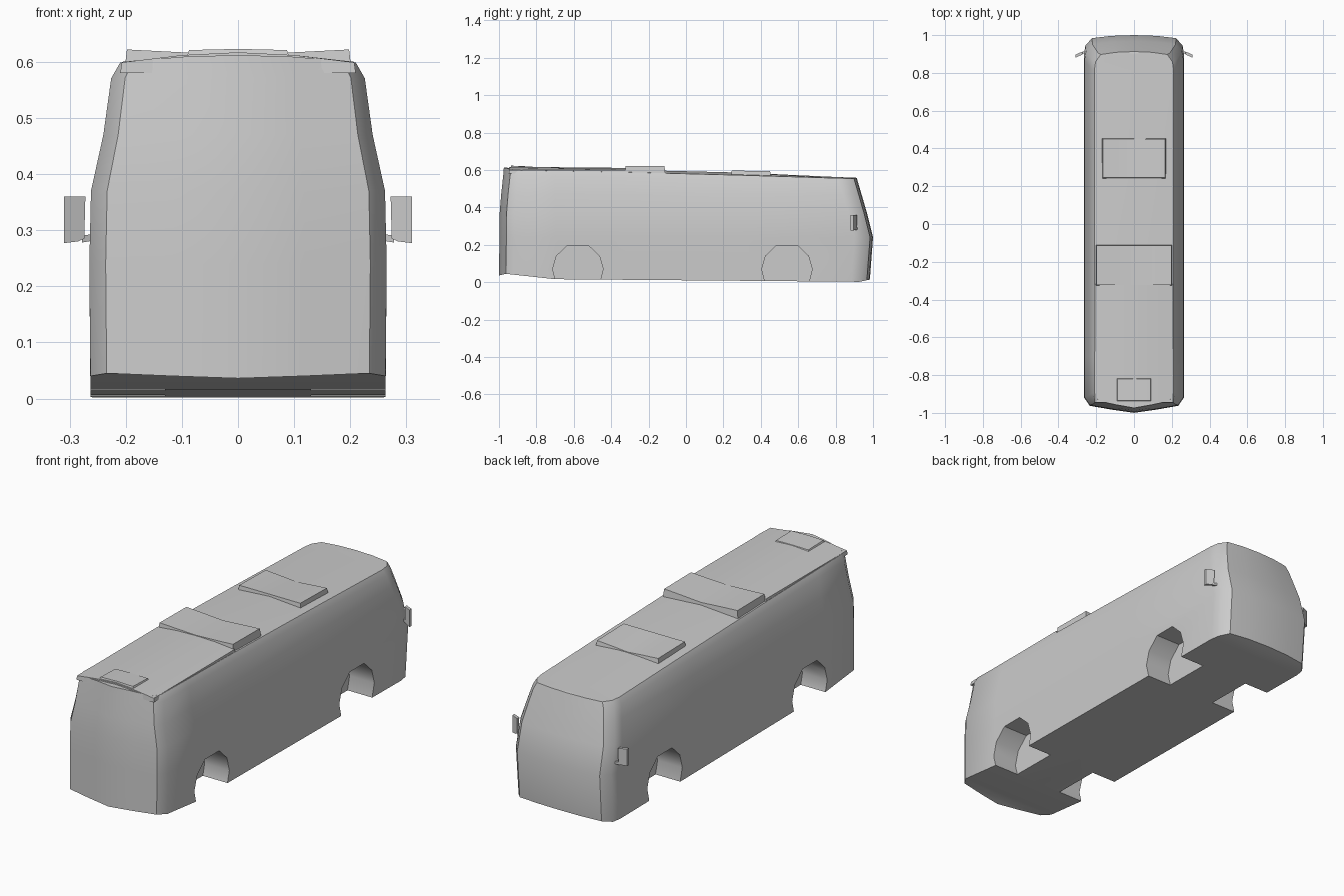
import bpy, bmesh, math

if "Cube" in bpy.data.objects:
    bpy.data.objects.remove(bpy.data.objects["Cube"])


def finish(name, verts, faces, angle=35):
    mesh = bpy.data.meshes.new(name)
    mesh.from_pydata(verts, [], faces)
    bm = bmesh.new()
    bm.from_mesh(mesh)
    bmesh.ops.remove_doubles(bm, verts=bm.verts, dist=0.0002)
    bmesh.ops.recalc_face_normals(bm, faces=bm.faces)
    bm.to_mesh(mesh)
    bm.free()
    ob = bpy.data.objects.new(name, mesh)
    bpy.context.collection.objects.link(ob)
    if angle:
        smooth(ob, angle)
    return ob


def smooth(ob, angle):
    bpy.ops.object.select_all(action='DESELECT')
    ob.select_set(True)
    bpy.context.view_layer.objects.active = ob
    bpy.ops.object.shade_smooth_by_angle(angle=math.radians(angle))


def lerp_table(table, v):
    for (a, p), (b, q) in zip(table, table[1:]):
        if v <= b:
            return p + (q - p) * max(0, (v - a) / (b - a))
    return table[-1][1]


# Body: plan outline (x fraction, y) repeated at several heights
PLAN = [(0, -1), (.45, -.983), (.89, -.963), (1, -.92), (1, -.7), (1, -.32), (1, .3),
        (1, .9), (.97, .945), (.84, .984), (.45, .996), (0, 1)]
BOTTOM = [(-1, .036), (-.963, .045), (-.92, .04), (-.7, .016), (.945, .002), (1, .014)]
ROOF = [(-1, .6), (-.32, .588), (.9, .556), (1, .554)]
FRONT_Y = [(0, -.018), (.24, 0), (.38, -.035), (.56, -.088)]
REAR_Y = [(0, 0), (.4, .004), (.6, .026)]
WIDTHS = [.263, .265, .262, .24, .226, .21]


def body_point(level, i, side):
    fx, y = PLAN[i]
    w = WIDTHS[level]
    x = fx * w
    top = lerp_table(ROOF, y)
    z = [lerp_table(BOTTOM, y), .24, .37, .47, top - .028, top][level]
    if level == 5:
        z += lerp_table([(-1, .012), (.3, .014), (1, .003)], y) * (1 - fx * fx)
    if y > .89:
        y += lerp_table(FRONT_Y, z)
    elif y < -.91:
        y += lerp_table(REAR_Y, z)
    return (side * x, y, z)


verts, faces = [], []
n = len(PLAN)
for side in (1, -1):
    for lv in range(6):
        for i in range(n):
            verts.append(body_point(lv, i, side))
for s in range(2):
    o = s * 6 * n
    for lv in range(5):
        for i in range(n - 1):
            a = o + lv * n + i
            faces.append((a, a + 1, a + n + 1, a + n))
# floor and crowned roof strips with a centre line
for lv in (0, 5):
    mid = len(verts)
    for i in range(n):
        x, y, z = body_point(lv, i, 1)
        if lv == 5 and 0 < i < n - 1:
            z = lerp_table(ROOF, PLAN[i][1]) + lerp_table([(-1, .012), (.3, .014), (1, .003)], y)
        verts.append((0, y, z))
    for s in range(2):
        o = s * 6 * n + lv * n
        for i in range(n - 1):
            faces.append((mid + i, mid + i + 1, o + i + 1, o + i))
body = finish("bus_body", verts, [f for f in faces], 0)

# Wheel arches cut into the sides
ARCH = [(-.12, -.1), (-.12, .01), (-.135, .07), (-.115, .14), (-.055, .197),
        (.055, .197), (.115, .14), (.135, .07), (.12, .01), (.12, -.1)]
for yc in (-.578, .54):
    for side in (1, -1):
        k = len(ARCH)
        v = [(side * x, yc + y, z) for x in (.13, .4) for y, z in ARCH]
        f = [tuple(range(k)), tuple(range(k, 2 * k))]
        f += [(i, (i + 1) % k, k + (i + 1) % k, k + i) for i in range(k)]
        cutter = finish("arch_cutter", v, f, 0)
        cutter.hide_render = True
        mod = body.modifiers.new("arch", 'BOOLEAN')
        mod.operation, mod.solver, mod.object = 'DIFFERENCE', 'EXACT', cutter
        bpy.context.view_layer.objects.active = body
        bpy.ops.object.modifier_apply(modifier=mod.name)
        bpy.data.objects.remove(cutter)
smooth(body, 35)


# Roof units: half top profile (x, z) at both ends, plus flared base
def roof_unit(name, y0, y1, prof0, prof1, base_z, flare=.005):
    rings = []
    for y, prof, d in ((y0, prof0, -flare), (y1, prof1, flare)):
        full = [(-x, z) for x, z in reversed(prof) if x > 0] + prof
        e = prof[-1][0] + flare
        rings.append([(-e, y + d, base_z)] + [(x, y, z) for x, z in full] + [(e, y + d, base_z)])
    k = len(rings[0])
    f = [tuple(range(k)), tuple(range(k, 2 * k))]
    f += [(i, (i + 1) % k, k + (i + 1) % k, k + i) for i in range(k)]
    return finish(name, rings[0] + rings[1], f, 30)


roof_unit("raised_roof", -.945, -.32,
          [(0, .617), (.1, .612), (.207, .599)], [(0, .611), (.1, .609), (.207, .6)], .58, .003)
roof_unit("middle_air_unit", -.322, -.115,
          [(0, .613), (.1, .617), (.198, .622)], [(0, .607), (.1, .614), (.198, .62)], .578)
roof_unit("rear_air_unit", .245, .45,
          [(0, .597), (.08, .597), (.165, .597)], [(0, .58), (.08, .587), (.165, .593)], .562)
roof_unit("roof_hatch", -.935, -.82,
          [(0, .623), (.087, .621)], [(0, .618), (.087, .617)], .605, .006)

# Side mirrors on short arms
for side, label in ((1, "right"), (-1, "left")):
    for part, outline, t in (
            ("mirror", [(.285, .28), (.31, .277), (.31, .36), (.272, .36), (.274, .285)], .008),
            ("mirror_arm", [(.255, .282), (.278, .278), (.278, .29), (.255, .294)], .005)):
        k = len(outline)
        v = [(side * x, .902 - (x - .28) * .45 + d, z) for d in (-t, t) for x, z in outline]
        f = [tuple(range(k)), tuple(range(k, 2 * k))]
        f += [(i, (i + 1) % k, k + (i + 1) % k, k + i) for i in range(k)]
        finish(label + "_" + part, v, f, 30)
